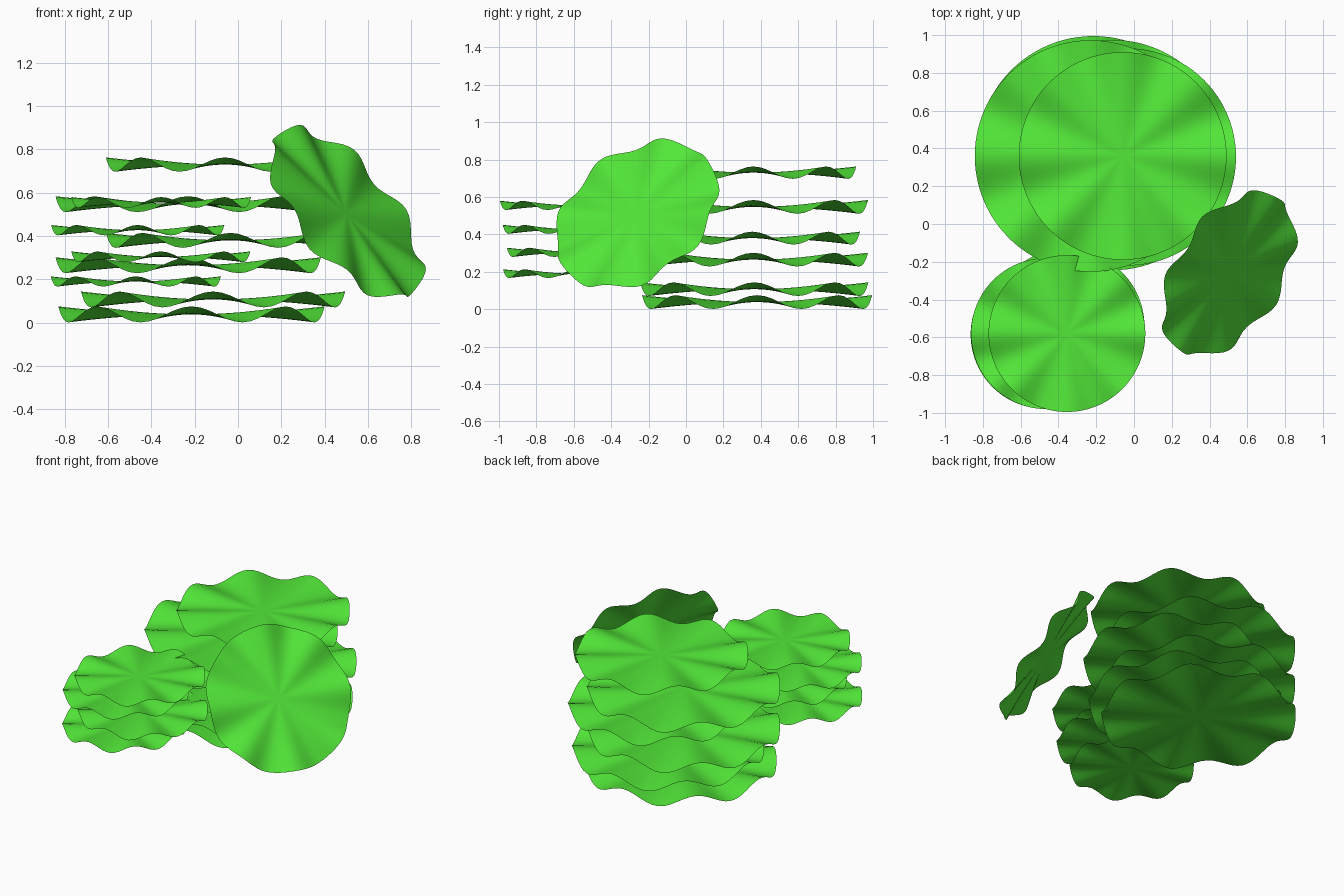
import bpy, math
from mathutils import Vector

if "Cube" in bpy.data.objects:
    bpy.data.objects.remove(bpy.data.objects["Cube"])

green = bpy.data.materials.new("leaf_green")
green.diffuse_color = (0.085, 0.80, 0.04, 1)
green.use_nodes = True
green.node_tree.nodes["Principled BSDF"].inputs["Base Color"].default_value = green.diffuse_color

SEG, RINGS, LOBES = 96, 12, 8


def wavy_slice(name, center, radius, normal=(0, 0, 1)):
    """Thin round sheet whose rim ripples in eight lobes."""
    amp = 0.06 * radius
    verts, faces = [(0, 0, 0)], []
    for i in range(1, RINGS + 1):
        t = i / RINGS
        for j in range(SEG):
            a = math.tau * j / SEG
            verts.append((radius * t * math.cos(a), radius * t * math.sin(a),
                          amp * t ** 2 * math.cos(LOBES * a)))
    for j in range(SEG):
        k = (j + 1) % SEG
        faces.append((0, 1 + j, 1 + k))
        for i in range(RINGS - 1):
            b = 1 + i * SEG
            faces.append((b + j, b + SEG + j, b + SEG + k, b + k))
    me = bpy.data.meshes.new(name)
    me.from_pydata(verts, [], faces)
    me.materials.append(green)
    me.shade_smooth()
    ob = bpy.data.objects.new(name, me)
    bpy.context.collection.objects.link(ob)
    ob.location = center
    if normal != (0, 0, 1):
        ob.rotation_euler = Vector(normal).to_track_quat('Z', 'Y').to_euler()
    return ob


# Large stack, bottom to top: x, y, z, radius
large = [(-0.215, 0.38, 0.038, 0.615), (-0.115, 0.365, 0.107, 0.61),
         (-0.23, 0.36, 0.265, 0.613), (-0.035, 0.355, 0.38, 0.575),
         (-0.23, 0.36, 0.547, 0.613), (-0.06, 0.36, 0.73, 0.55)]
for n, (x, y, z, r) in enumerate(large):
    wavy_slice(f"large_slice_{n + 1}", (x, y, z), r)

# Small stack, bottom to top
small = [(-0.472, -0.585, 0.19, 0.393), (-0.357, -0.545, 0.304, 0.413),
         (-0.463, -0.58, 0.427, 0.40), (-0.355, -0.58, 0.555, 0.415)]
for n, (x, y, z, r) in enumerate(small):
    wavy_slice(f"small_slice_{n + 1}", (x, y, z), r)

# Slice leaning against the stacks
wavy_slice("leaning_slice", (0.50, -0.265, 0.505), 0.48, (0.69, -0.44, 0.58))
